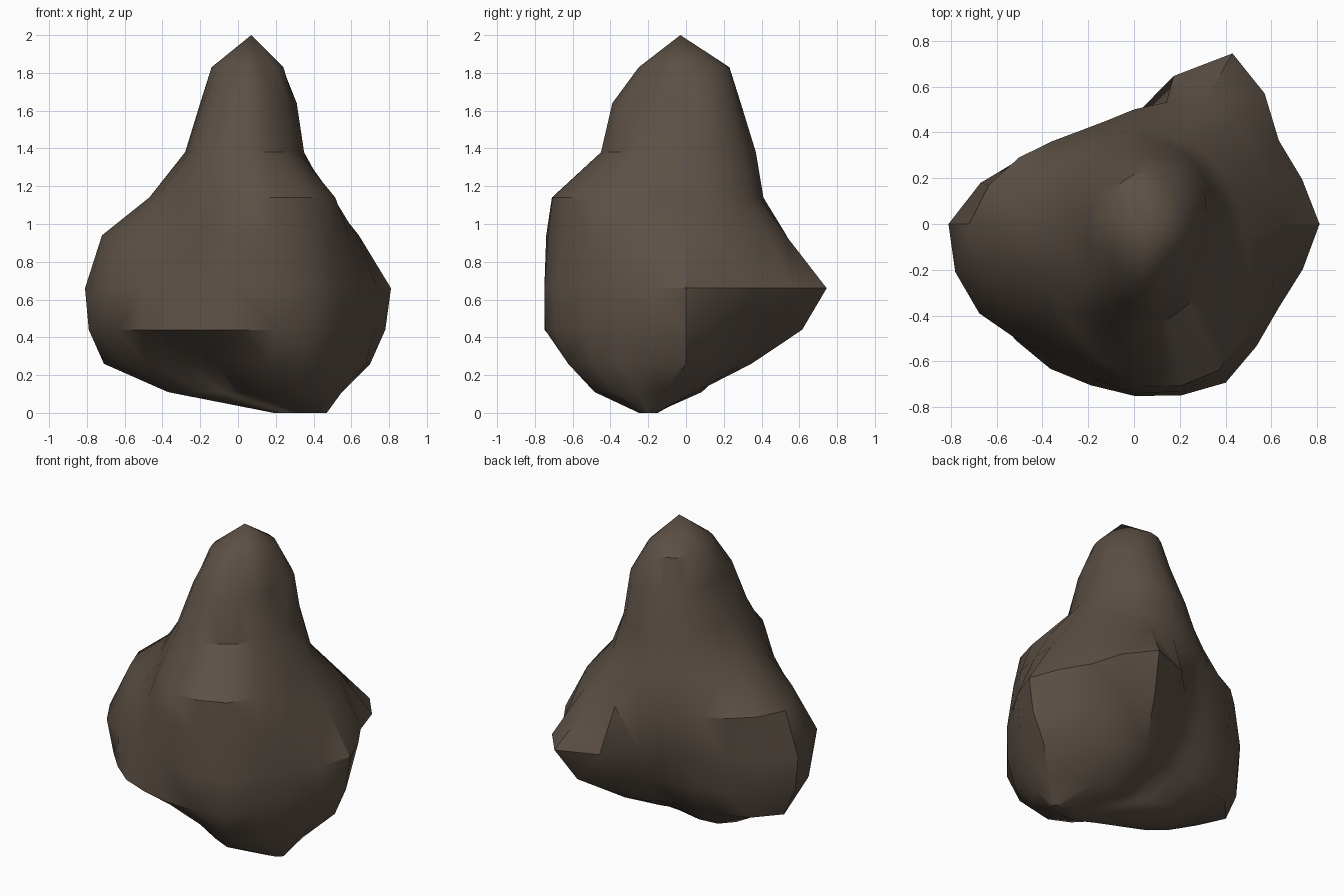
import bpy, bmesh, math

if "Cube" in bpy.data.objects:
    bpy.data.objects.remove(bpy.data.objects["Cube"])

# Horizontal cross-sections: height, centre x, centre y, 12 radii every 30 degrees (0 = +x, 90 = back)
RINGS = [
    (0.11, 0.05, -0.12, (.50, .32, .20, .15, .20, .38, .42, .24, .16, .22, .42, .51)),
    (0.26, 0.00, 0.00, (.70, .46, .40, .27, .28, .45, .71, .56, .42, .50, .72, .69)),
    (0.44, 0.00, 0.00, (.78, .58, .71, .40, .38, .54, .79, .74, .73, .75, .80, .72)),
    (0.66, 0.00, 0.00, (.81, .73, .86, .47, .43, .57, .81, .78, .68, .75, .80, .73)),
    (0.94, 0.00, 0.00, (.64, .62, .61, .50, .47, .58, .72, .63, .59, .74, .76, .68)),
    (1.14, 0.03, -0.05, (.45, .45, .46, .46, .46, .49, .50, .46, .52, .66, .68, .56)),
    (1.38, 0.05, -0.02, (.30, .33, .37, .39, .38, .35, .33, .36, .43, .43, .38, .31)),
    (1.64, 0.06, -0.02, (.24, .29, .31, .31, .29, .27, .26, .28, .34, .37, .30, .26)),
    (1.83, 0.06, -0.03, (.18, .19, .22, .26, .24, .21, .20, .20, .21, .22, .18, .18)),
]
N = 24


def radius(r, i):
    """Radius at step i of N, with slightly flattened in-between values."""
    k = i // 2
    if i % 2 == 0:
        return r[k]
    a, b, c, d = (r[(k + j) % 12] for j in (-1, 0, 1, 2))
    return 0.99 * (9 * (b + c) - a - d) / 16


bm = bmesh.new()
loops = []

# Small flat foot
angles = [2 * math.pi * i / N for i in range(N)]
loops.append([bm.verts.new((0.33 + 0.14 * math.cos(a), -0.20 + 0.05 * math.sin(a), 0.0)) for a in angles])

# Body sections
for z, cx, cy, r in RINGS:
    loops.append([bm.verts.new((cx + radius(r, i) * math.cos(a), cy + radius(r, i) * math.sin(a), z))
                  for i, a in enumerate(angles)])

# Skin between sections, bottom cap and peak
for low, high in zip(loops, loops[1:]):
    for i in range(N):
        j = (i + 1) % N
        bm.faces.new((low[i], low[j], high[j], high[i]))
bm.faces.new(loops[0][::-1])
peak = bm.verts.new((0.07, -0.03, 2.0))
for i in range(N):
    bm.faces.new((loops[-1][i], loops[-1][(i + 1) % N], peak))

bmesh.ops.triangulate(bm, faces=bm.faces[:], quad_method='SHORT_EDGE')
bmesh.ops.recalc_face_normals(bm, faces=bm.faces[:])
mesh = bpy.data.meshes.new("boulder")
bm.to_mesh(mesh)
bm.free()
rock = bpy.data.objects.new("boulder", mesh)
bpy.context.collection.objects.link(rock)

# Brown stone
stone = bpy.data.materials.new("brown_stone")
stone.diffuse_color = (0.107, 0.08, 0.06, 1)
stone.use_nodes = True
stone.node_tree.nodes["Principled BSDF"].inputs["Base Color"].default_value = stone.diffuse_color
mesh.materials.append(stone)

bpy.context.view_layer.objects.active = rock
rock.select_set(True)
bpy.ops.object.shade_smooth_by_angle(angle=math.radians(35))
